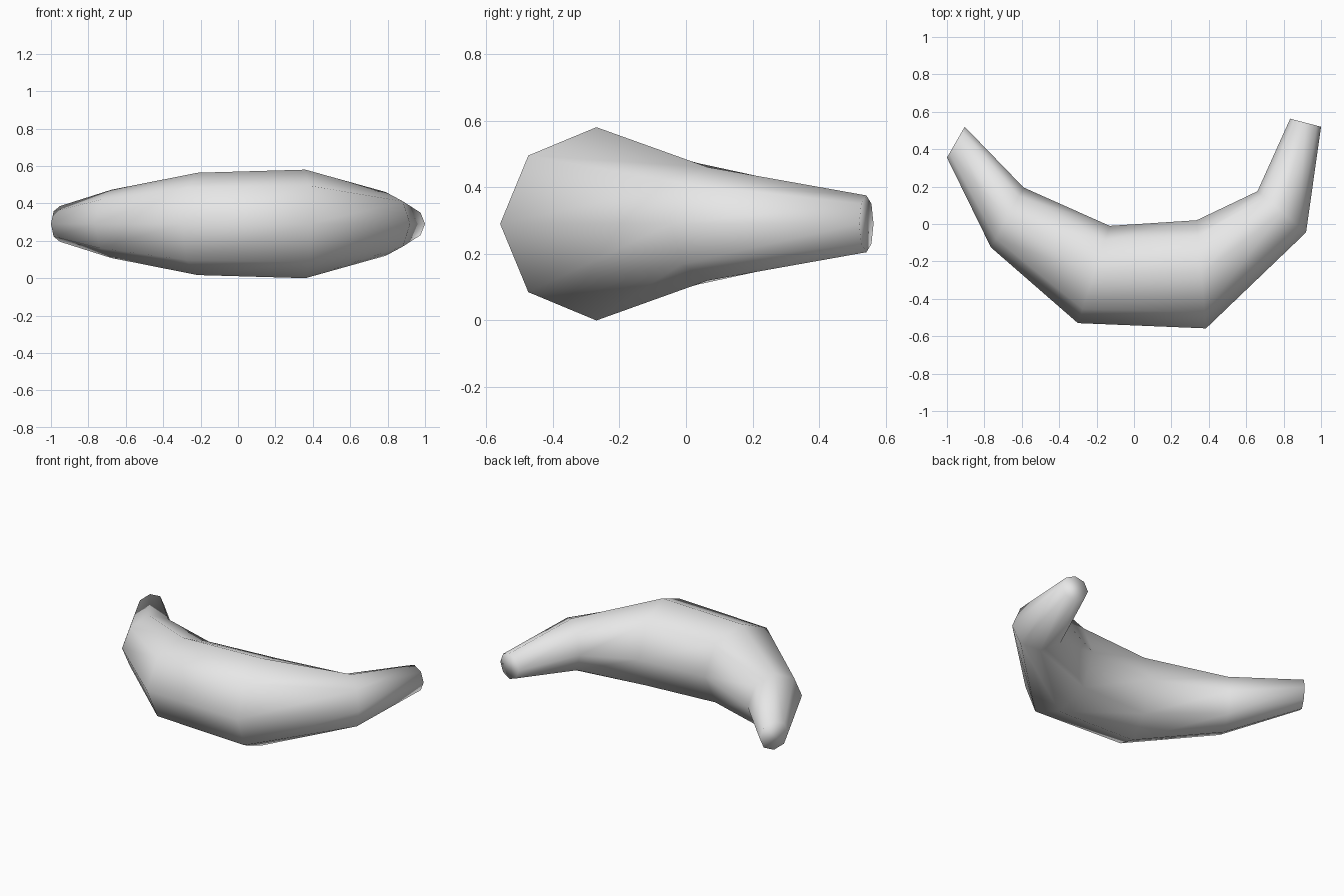
import bpy
import bmesh
import math
from mathutils import Vector

cube = bpy.data.objects.get("Cube")
if cube:
    bpy.data.objects.remove(cube, do_unlink=True)

SIDES = 8
MID_HEIGHT = 0.29

# Each ring: outer point and inner point of the curved fruit, seen from above
RINGS = [
    ((-1.00, 0.355), (-0.905, 0.52)),
    ((-0.765, -0.125), (-0.59, 0.195)),
    ((-0.30, -0.53), (-0.13, -0.01)),
    ((0.385, -0.558), (0.335, 0.02)),
    ((0.92, -0.045), (0.66, 0.175)),
    ((1.00, 0.52), (0.835, 0.563)),
]


def make_material(name, colour):
    mat = bpy.data.materials.new(name)
    mat.use_nodes = True
    mat.diffuse_color = colour
    mat.node_tree.nodes["Principled BSDF"].inputs["Base Color"].default_value = colour
    return mat


def add_ring(bm, outer, inner):
    """Upright octagon spanning the outer and inner points."""
    a, b = Vector((*outer, MID_HEIGHT)), Vector((*inner, MID_HEIGHT))
    centre, across = (a + b) / 2, (a - b) / 2
    up = Vector((0, 0, across.length))
    angles = [math.tau * i / SIDES for i in range(SIDES)]
    return [bm.verts.new(centre + across * math.cos(t) + up * math.sin(t)) for t in angles]


# Curved tapering body, skinned ring to ring with flat ends
bm = bmesh.new()
rings = [add_ring(bm, *ring) for ring in RINGS]
for r, s in zip(rings, rings[1:]):
    for i in range(SIDES):
        j = (i + 1) % SIDES
        bm.faces.new((r[i], r[j], s[j], s[i]))
bm.faces.new(rings[0])
bm.faces.new(rings[-1])
bmesh.ops.recalc_face_normals(bm, faces=bm.faces)
for face in bm.faces:
    face.smooth = True

mesh = bpy.data.meshes.new("banana_body")
bm.to_mesh(mesh)
bm.free()
mesh.materials.append(make_material("light grey", (0.8, 0.8, 0.8, 1)))
banana = bpy.data.objects.new("banana_body", mesh)
bpy.context.collection.objects.link(banana)
